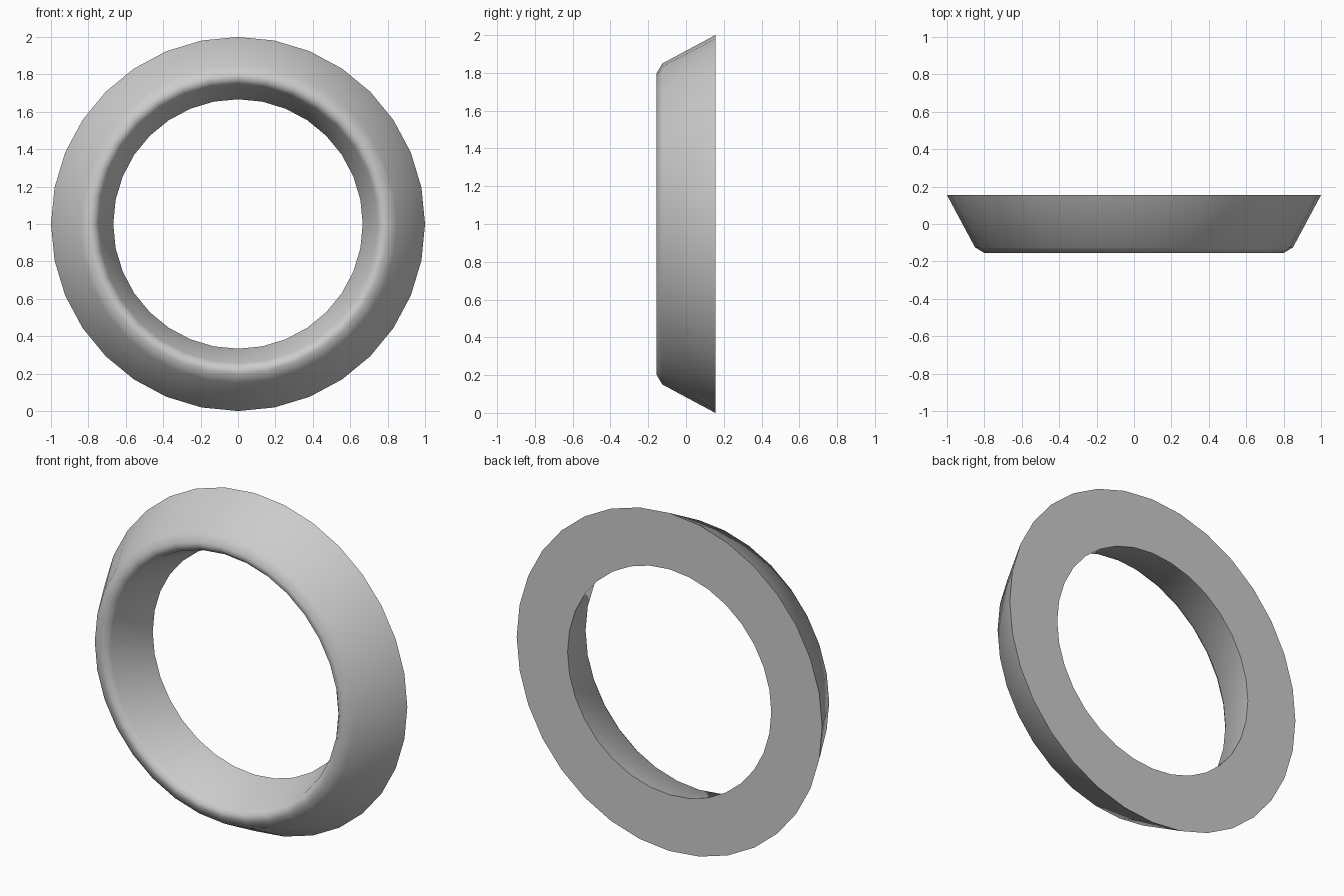
import bpy, bmesh, math

if "Cube" in bpy.data.objects:
    bpy.data.objects.remove(bpy.data.objects["Cube"])

SIDES = 32
# ring cross-section as (radius, y): back rim, sloped outside, rounded front, inner wall
PROFILE = [(1.0, 0.155), (0.85, -0.125), (0.80, -0.155),
           (0.77, -0.155), (0.745, -0.125), (0.667, 0.155)]

bm = bmesh.new()
loops = []
for r, y in PROFILE:
    loop = []
    for i in range(SIDES):
        a = 2 * math.pi * i / SIDES
        loop.append(bm.verts.new((r * math.cos(a), y, 1 + r * math.sin(a))))
    loops.append(loop)

# bridge neighbouring loops; the last pair closes the flat back
for k, loop in enumerate(loops):
    nxt = loops[(k + 1) % len(loops)]
    for i in range(SIDES):
        j = (i + 1) % SIDES
        bm.faces.new((loop[i], loop[j], nxt[j], nxt[i]))
bmesh.ops.recalc_face_normals(bm, faces=bm.faces)

mesh = bpy.data.meshes.new("bezel_ring")
bm.to_mesh(mesh)
bm.free()
ring = bpy.data.objects.new("bezel_ring", mesh)
bpy.context.collection.objects.link(ring)

# smooth sides, crisp back rim
bpy.context.view_layer.objects.active = ring
ring.select_set(True)
bpy.ops.object.shade_smooth_by_angle(angle=math.radians(60))
